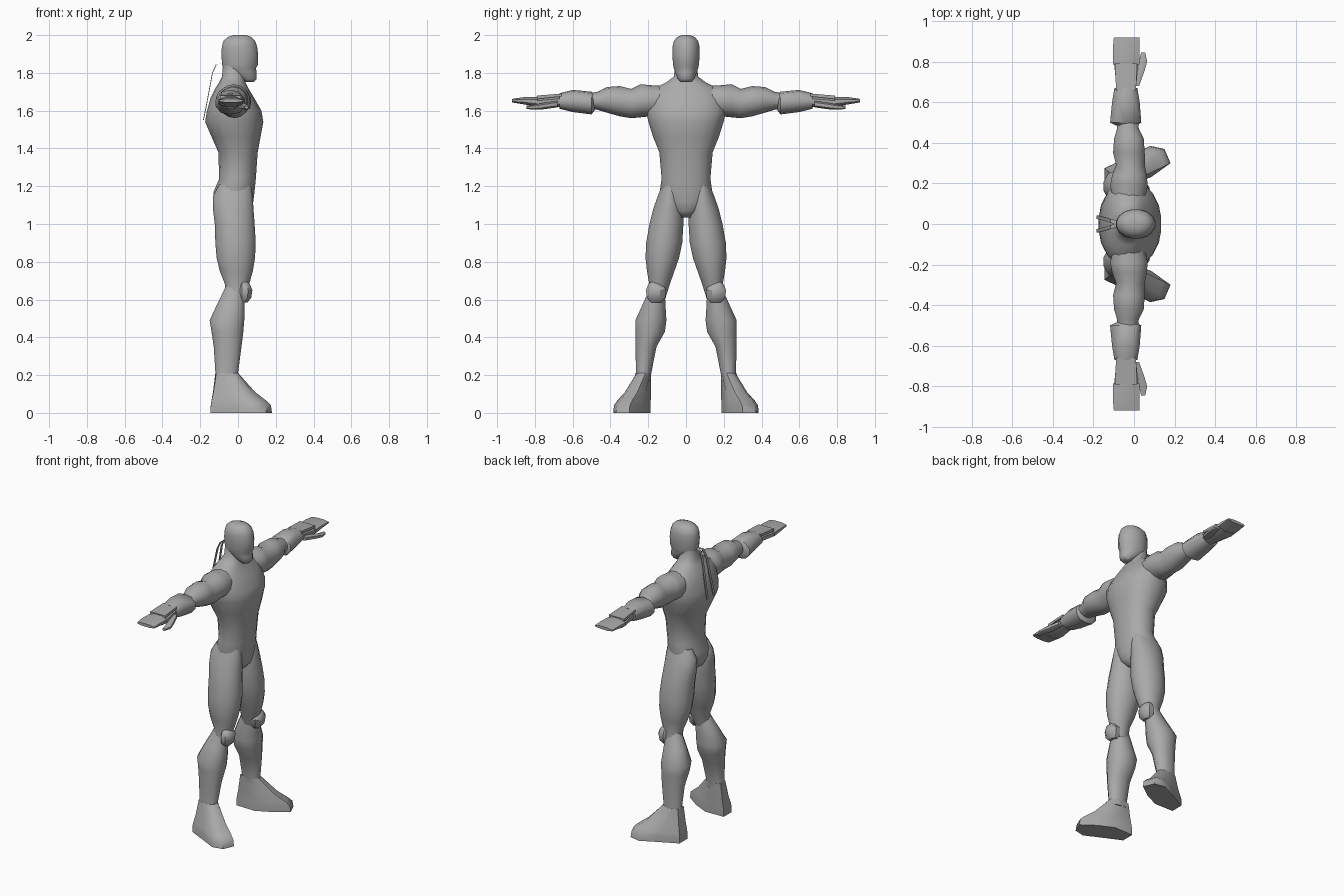
import bpy, bmesh, math
from mathutils import Vector

grey = bpy.data.materials.new("suit_grey")
grey.diffuse_color = (0.4, 0.4, 0.4, 1)


def finish(name, bm, mirror=False, angle=50):
    bmesh.ops.recalc_face_normals(bm, faces=bm.faces)
    me = bpy.data.meshes.new(name)
    bm.to_mesh(me)
    bm.free()
    ob = bpy.data.objects.new(name, me)
    bpy.context.collection.objects.link(ob)
    me.materials.append(grey)
    bpy.context.view_layer.objects.active = ob
    ob.select_set(True)
    bpy.ops.object.shade_smooth_by_angle(angle=math.radians(angle))
    ob.select_set(False)
    if mirror:
        m = ob.modifiers.new("mirror", 'MIRROR')
        m.use_axis = (False, True, False)
        m.use_mirror_merge = False
    return ob


def skin(rings):
    """Bridge rings of points and cap both ends."""
    bm = bmesh.new()
    vs = [[bm.verts.new(p) for p in r] for r in rings]
    n = len(vs[0])
    for a, b in zip(vs, vs[1:]):
        for i in range(n):
            j = (i + 1) % n
            bm.faces.new((a[i], a[j], b[j], b[i]))
    bm.faces.new(vs[0])
    bm.faces.new(vs[-1])
    return bm


def oval(n, a0, a1, b0, b1, e=2.0):
    pts = []
    for i in range(n):
        t = 2 * math.pi * (i + 0.5) / n
        c, s = math.cos(t), math.sin(t)
        f = (abs(c) ** e + abs(s) ** e) ** (-1 / e)
        k = 1 / math.cos(math.pi / n) if n <= 8 else 1
        pts.append(((a0 + a1) / 2 + (a1 - a0) / 2 * c * f * k,
                    (b0 + b1) / 2 + (b1 - b0) / 2 * s * f * k))
    return pts


def loft(name, axis, rows, n=16, e=2.0, mirror=False, angle=50):
    """Rows: position on axis, then x range and range on the third axis."""
    rings = []
    for p, *r in rows:
        o = oval(n, *r, e)
        rings.append([(a, b, p) if axis == 'z' else (a, p, b) for a, b in o])
    return finish(name, skin(rings), mirror, angle)


# Torso, from crotch to the base of the neck
loft("torso", 'z', [
    (1.035, -.05, .04, -.03, .03), (1.07, -.11, .075, -.08, .08),
    (1.12, -.13, .082, -.125, .125), (1.17, -.13, .088, -.14, .14),
    (1.24, -.10, .095, -.13, .13), (1.38, -.105, .105, -.142, .142),
    (1.46, -.14, .12, -.175, .175), (1.54, -.175, .135, -.20, .20),
    (1.60, -.165, .125, -.215, .215), (1.67, -.145, .085, -.205, .205),
    (1.72, -.12, .055, -.165, .165), (1.75, -.10, .04, -.105, .105),
    (1.78, -.085, .035, -.065, .065), (1.84, -.08, .03, -.058, .058)],
    n=20, e=2.3)

# Head with a forward jaw
loft("head", 'z', [
    (1.752, .03, .085, -.03, .03), (1.768, .0, .10, -.045, .045),
    (1.80, -.06, .10, -.058, .058), (1.825, -.082, .097, -.066, .066),
    (1.845, -.086, .108, -.070, .070), (1.90, -.09, .108, -.074, .074),
    (1.94, -.087, .103, -.073, .073), (1.97, -.078, .092, -.065, .065),
    (1.99, -.055, .072, -.047, .047), (2.0, -.025, .045, -.022, .022)], n=16)

# Upper arm, from inside the chest to the elbow
loft("upper_arm", 'y', [
    (.10, -.10, .05, 1.58, 1.73), (.19, -.12, .07, 1.57, 1.735),
    (.24, -.11, .065, 1.565, 1.74), (.29, -.09, .055, 1.56, 1.715),
    (.35, -.105, .055, 1.57, 1.73), (.42, -.10, .05, 1.59, 1.725),
    (.47, -.085, .025, 1.605, 1.70), (.53, -.08, .02, 1.61, 1.69)],
    n=14, mirror=True)

# Flared glove cuff
loft("glove_cuff", 'y', [
    (.485, -.09, .015, 1.60, 1.685), (.50, -.12, .038, 1.58, 1.70),
    (.60, -.11, .03, 1.593, 1.71), (.67, -.098, .018, 1.61, 1.692)],
    n=10, e=2.4, mirror=True, angle=40)

# Palm, back plate, flat fingers and thumb
loft("palm", 'y', [
    (.65, -.08, .005, 1.62, 1.68), (.72, -.088, .012, 1.62, 1.675),
    (.79, -.095, .018, 1.618, 1.665), (.83, -.095, .018, 1.625, 1.66)],
    n=8, e=3, mirror=True, angle=40)
loft("hand_plate", 'y', [
    (.66, -.088, .01, 1.675, 1.69), (.79, -.095, .015, 1.662, 1.68)],
    n=4, e=2, mirror=True, angle=30).hide_render = False
loft("fingers", 'y', [
    (.785, -.10, .022, 1.622, 1.672), (.86, -.10, .022, 1.635, 1.67),
    (.92, -.095, .022, 1.644, 1.662)], n=8, e=4, mirror=True, angle=30)
loft("thumb", 'y', [
    (.68, -.01, .025, 1.62, 1.65), (.75, .005, .05, 1.61, 1.64),
    (.80, .025, .065, 1.607, 1.63), (.845, .035, .055, 1.61, 1.625)],
    n=6, mirror=True)

# Thigh, running up into the pelvis
loft("thigh", 'z', [
    (.60, -.07, .035, .11, .205), (.68, -.07, .06, .085, .195),
    (.75, -.098, .08, .06, .208), (.82, -.115, .092, .035, .216),
    (.90, -.122, .096, .018, .213), (1.0, -.125, .09, .012, .195),
    (1.08, -.135, .084, .012, .175), (1.15, -.133, .08, .02, .15),
    (1.21, -.10, .07, .04, .125)], n=16, mirror=True)

# Boot shaft with a wide calf
loft("boot_shaft", 'z', [
    (.17, -.125, .005, .185, .268), (.20, -.12, .0, .185, .266),
    (.35, -.13, .02, .155, .268), (.43, -.142, .03, .11, .27),
    (.49, -.152, .035, .102, .27), (.58, -.11, .035, .108, .228),
    (.63, -.085, .035, .11, .205), (.68, -.06, .03, .12, .185)],
    n=12, e=2.3, mirror=True)

# Splayed boot foot, blended from sole outline to ankle
sole = [(-.145, .19), (-.145, .275), (-.02, .335), (.08, .385),
        (.15, .37), (.18, .30), (.09, .235), (-.01, .187)]
ankle = [(-.12, .195), (-.115, .25), (-.08, .266), (-.03, .262),
         (.0, .245), (.002, .215), (-.02, .19), (-.08, .185)]
rings = [[(*Vector(s).lerp(Vector(a), t), z) for s, a in zip(sole, ankle)]
         for z, t in ((0, 0), (.04, .03), (.065, .17), (.11, .5), (.21, 1))]
finish("boot_foot", skin(rings), True, 45)

# Pointed knee pad
loft("knee_pad", 'z', [
    (.585, .01, .05, .13, .185), (.61, .0, .07, .11, .207),
    (.65, .0, .076, .105, .212), (.68, .005, .064, .125, .20),
    (.705, .01, .035, .15, .175)], n=8, mirror=True, angle=35)

# Mask tie tails hanging behind the back
path = [(-.08, .006, 1.85), (-.115, .015, 1.845), (-.135, .022, 1.80),
        (-.165, .03, 1.64), (-.183, .034, 1.55)]
rings = [[(x + dx, y + dy, z) for dx, dy in
          ((-.002, -.009), (.002, -.009), (.002, .009), (-.002, .009))]
         for x, y, z in path]
finish("tie_tail", skin(rings), True, 30)
